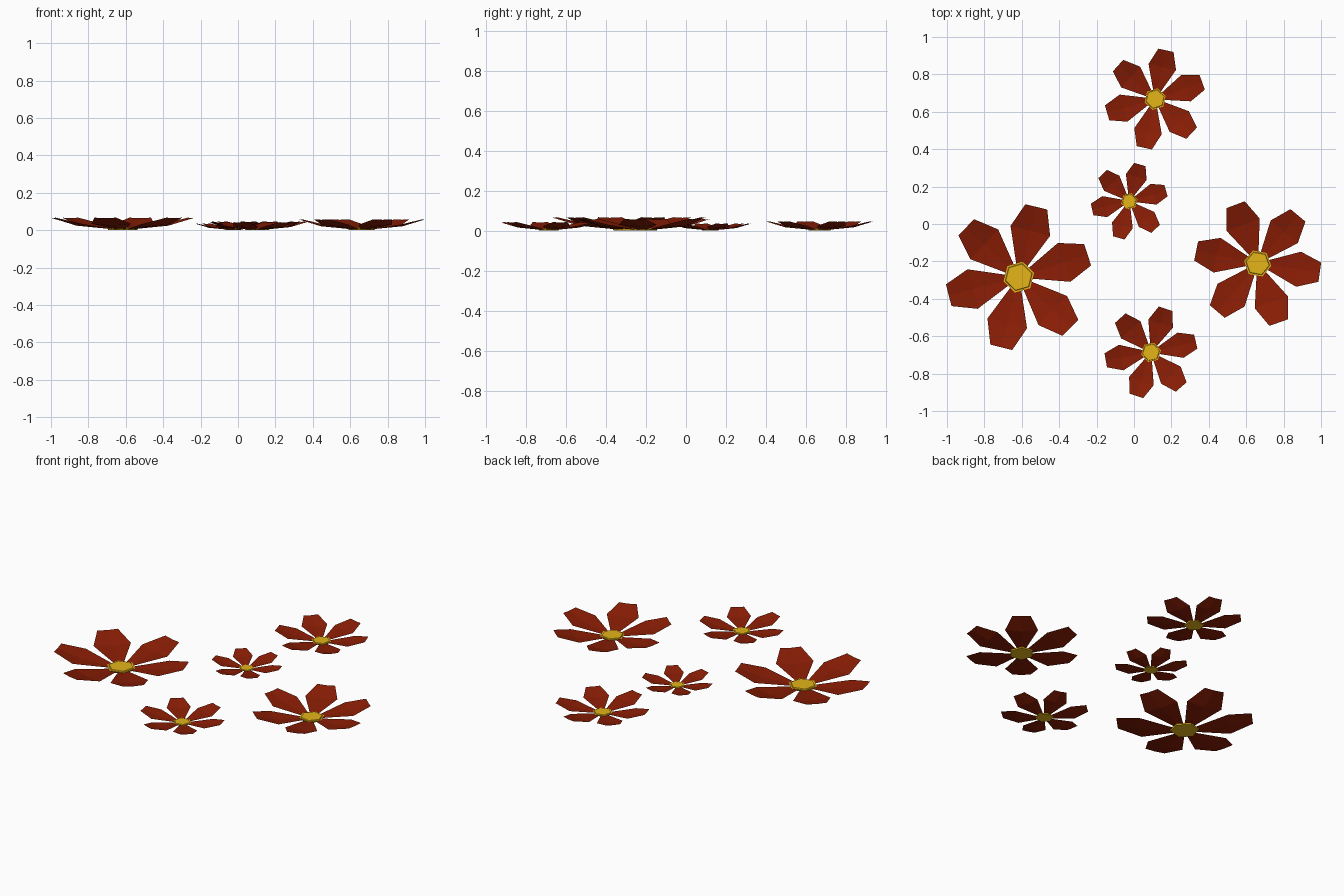
import bpy
from math import cos, sin, radians

if "Cube" in bpy.data.objects:
    bpy.data.objects.remove(bpy.data.objects["Cube"])


def material(name, rgb):
    m = bpy.data.materials.new(name)
    m.diffuse_color = (*rgb, 1.0)
    m.use_nodes = True
    m.node_tree.nodes["Principled BSDF"].inputs["Base Color"].default_value = m.diffuse_color
    return m


RED = material("petal red", (0.255, 0.0125, 0.0015))
YELLOW = material("pollen yellow", (0.78, 0.46, 0.010))

# petal directions (degrees) on the largest flower, slightly uneven
PETAL_ANGLES = (18, 76, 136.5, 194.5, 256, 315.5)
# petal rows from base to tip: distance, half width, edge height, crease height
PETAL_ROWS = ((0.065, 0.030, 0.007, 0.006),
              (0.255, 0.109, 0.034, 0.024),
              (0.387, 0.060, 0.067, 0.064))
# centre rings from the ground up: radius, height
CENTRE_RINGS = ((0.080, 0.0), (0.085, 0.010), (0.075, 0.009), (0.072, 0.015))


def make_object(name, verts, faces, mat, loc, size, turn):
    mesh = bpy.data.meshes.new(name)
    mesh.from_pydata(verts, [], faces)
    mesh.materials.append(mat)
    ob = bpy.data.objects.new(name, mesh)
    ob.location = (*loc, 0)
    ob.scale = (size,) * 3
    ob.rotation_euler.z = radians(turn)
    bpy.context.collection.objects.link(ob)


def flower(name, loc, size, turn):
    # six thin creased petals
    verts, faces = [], []
    for deg in PETAL_ANGLES:
        c, s = cos(radians(deg)), sin(radians(deg))
        b = len(verts)
        for r, w, edge_z, mid_z in PETAL_ROWS:
            for t, z in ((-w, edge_z), (0, mid_z), (w, edge_z)):
                verts.append((r * c - t * s, r * s + t * c, z))
        for row in (0, 3):
            for col in (0, 1):
                i = b + row + col
                faces.append((i, i + 3, i + 4, i + 1))
    make_object(name + " petals", verts, faces, RED, loc, size, turn)

    # hexagonal centre: low rim, narrow groove facing down, raised disc
    verts, faces = [], []
    for r, z in CENTRE_RINGS:
        for k in range(6):
            a = radians(16 + 60 * k)
            verts.append((r * cos(a), r * sin(a), z))
    for ring in range(len(CENTRE_RINGS) - 1):
        for k in range(6):
            i, j = ring * 6 + k, ring * 6 + (k + 1) % 6
            quad = (i, j, j + 6, i + 6)
            faces.append(quad[::-1] if ring == 1 else quad)
    top = 6 * (len(CENTRE_RINGS) - 1)
    faces.append(tuple(range(top, top + 6)))
    faces.append(tuple(reversed(range(6))))
    make_object(name + " centre", verts, faces, YELLOW, loc, size, turn)


flower("left flower", (-0.616, -0.284), 1.0, 0)
flower("right flower", (0.661, -0.211), 0.867, -26)
flower("back flower", (0.113, 0.668), 0.69, 1.5)
flower("middle flower", (-0.025, 0.122), 0.527, -2)
flower("front flower", (0.091, -0.686), 0.635, -4.5)
